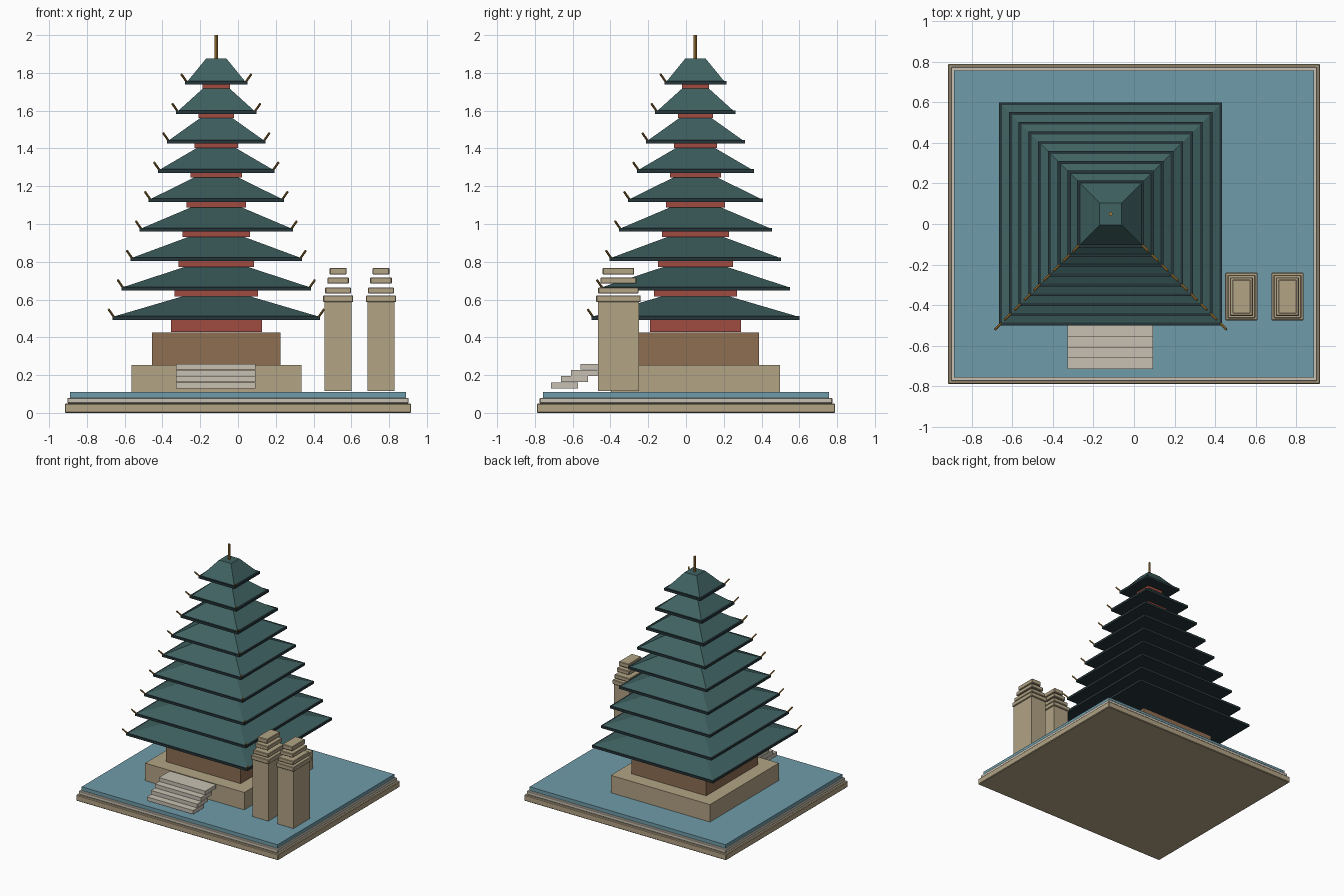
import bpy
from math import pi, sqrt
from mathutils import Vector

default = bpy.data.objects.get("Cube")
if default:
    bpy.data.objects.remove(default, do_unlink=True)


def material(name, r, g, b):
    """Flat colour given as 8-bit values, stored as linear."""
    lin = [((c / 255 + 0.055) / 1.055) ** 2.4 for c in (r, g, b)] + [1]
    m = bpy.data.materials.new(name)
    m.use_nodes = True
    m.diffuse_color = lin
    m.node_tree.nodes["Principled BSDF"].inputs["Base Color"].default_value = lin
    return m


SAND = material("sandstone", 178, 163, 133)
STONE = material("pale stone", 200, 193, 178)
WATER = material("pond blue", 112, 156, 170)
BROWN = material("brown brick", 142, 110, 82)
RED = material("red wood", 160, 76, 64)
ROOF = material("teal thatch", 64, 98, 98)
EAVE = material("dark eave", 38, 54, 58)
GOLD = material("gold", 176, 130, 60)


def finish(name, mat):
    ob = bpy.context.object
    ob.name = name
    ob.data.materials.append(mat)
    return ob


def box(name, mat, centre, half, z0, z1, bevel=0):
    """Box from a plan centre, plan half sizes and a height range."""
    bpy.ops.mesh.primitive_cube_add(size=2, location=(*centre, (z0 + z1) / 2))
    bpy.context.object.scale = (*half, (z1 - z0) / 2)
    bpy.ops.object.transform_apply(location=False, rotation=False, scale=True)
    ob = finish(name, mat)
    if bevel:
        mod = ob.modifiers.new("soft edges", "BEVEL")
        mod.width = bevel
        mod.segments = 1
    return ob


def frustum(name, mat, centre, low, high, z0, z1):
    """Square hipped roof with half widths low and high."""
    bpy.ops.mesh.primitive_cone_add(
        vertices=4, radius1=low * sqrt(2), radius2=high * sqrt(2), depth=z1 - z0,
        location=(*centre, (z0 + z1) / 2), rotation=(0, 0, pi / 4))
    return finish(name, mat)


def rod(name, mat, start, end, radius):
    a, b = Vector(start), Vector(end)
    bpy.ops.mesh.primitive_cylinder_add(
        vertices=8, radius=radius, depth=(b - a).length, location=(a + b) / 2)
    bpy.context.object.rotation_euler = (b - a).to_track_quat("Z", "Y").to_euler()
    return finish(name, mat)


# Stepped base and pond
box("base_slab", SAND, (0, 0), (0.917, 0.79), 0, 0.05, 0.005)
box("base_rim", STONE, (0, 0), (0.903, 0.775), 0.05, 0.08, 0.004)
box("pond", WATER, (0, 0), (0.889, 0.757), 0.08, 0.11)

# Tower plinth and lower storey
cx, cy = tower = (-0.115, 0.05)
box("plinth", SAND, tower, (0.45, 0.447), 0.11, 0.253)
box("lower_storey", BROWN, tower, (0.339, 0.336), 0.253, 0.425)

# Front stairs
for i in range(4):
    z = 0.13 + i * 0.033
    box(f"stair_{i + 1}", STONE, (-0.117, -0.643 + i * 0.052), (0.21, 0.071), z, z + 0.031)

# Nine roof tiers
TIERS = 9
wall_bottom = 0.428
for i in range(TIERS):
    t = i / (TIERS - 1)
    z = 0.493 + 1.245 * t
    top = z + 0.123 + 0.014 * t
    half = 0.55 - 0.385 * t
    wall = 0.241 - 0.169 * t
    box(f"tier_wall_{i + 1}", RED, tower, (wall, wall), wall_bottom, z)
    box(f"eave_{i + 1}", EAVE, tower, (half, half), z, z + 0.019)
    frustum(f"roof_{i + 1}", ROOF, tower, half - 0.014, half * 0.33, z + 0.019, top)
    # Gilded horns on the front corners
    for side, label in ((1, "left"), (-1, "right")):
        a, b = half - 0.01, half + 0.02
        rod(f"horn_{label}_{i + 1}", GOLD,
            (cx + side * a, cy - a, z + 0.012), (cx + side * b, cy - b, z + 0.055), 0.006)
    wall_bottom = top

# Spire
rod("spire", GOLD, (cx, cy, wall_bottom), (cx, cy, 2), 0.009)

# Split gate pillars with stacked caps: half x, half y, bottom, top
CAPS = ((0.08, 0.118, 0.586, 0.622), (0.069, 0.107, 0.632, 0.664),
        (0.057, 0.095, 0.684, 0.717), (0.045, 0.084, 0.732, 0.768))
for x, label in ((0.53, "right"), (0.757, "left")):
    spot = (x, -0.358)
    box(f"gate_pillar_{label}", SAND, spot, (0.071, 0.108), 0.115, 0.586)
    for n, (hx, hy, z0, z1) in enumerate(CAPS):
        box(f"gate_cap_{label}_{n + 1}", SAND, spot, (hx, hy), z0, z1, 0.004)
